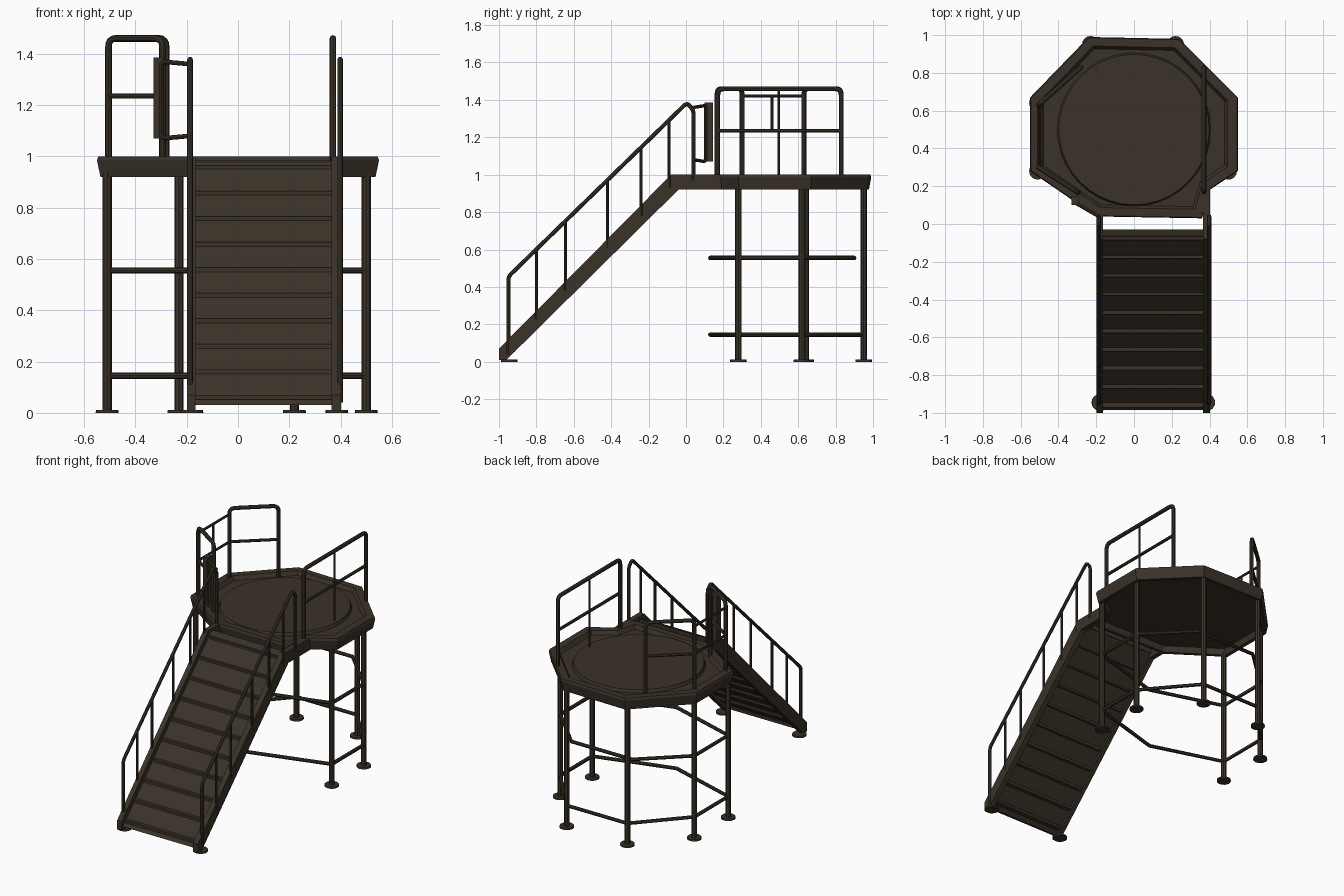
import bpy, bmesh, math
from mathutils import Vector

cube = bpy.data.objects.get("Cube")
if cube:
    bpy.data.objects.remove(cube)

paint = bpy.data.materials.new("dark_brown_paint")
paint.use_nodes = True
COLOUR = (0.042, 0.032, 0.022, 1)
paint.diffuse_color = COLOUR
paint.node_tree.nodes["Principled BSDF"].inputs["Base Color"].default_value = COLOUR


def finish(name, bm, smooth=False):
    bmesh.ops.recalc_face_normals(bm, faces=bm.faces)
    mesh = bpy.data.meshes.new(name)
    bm.to_mesh(mesh)
    bm.free()
    mesh.materials.append(paint)
    obj = bpy.data.objects.new(name, mesh)
    bpy.context.collection.objects.link(obj)
    if smooth:
        bpy.ops.object.select_all(action="DESELECT")
        obj.select_set(True)
        bpy.context.view_layer.objects.active = obj
        bpy.ops.object.shade_smooth_by_angle(angle=math.radians(40))
    return obj


def rounded(points, radius):
    """Replace inner corners of a path with short arcs."""
    pts = [Vector(p) for p in points]
    out = [pts[0]]
    for a, b, c in zip(pts, pts[1:], pts[2:]):
        start = b + (a - b).normalized() * radius
        end = b + (c - b).normalized() * radius
        for i in range(5):
            t = i / 4
            out.append(start * (1 - t) ** 2 + b * 2 * t * (1 - t) + end * t * t)
    return out + [pts[-1]]


def tube(name, points, radius, corner=0.0):
    """Round bar swept along a path."""
    pts = rounded(points, corner) if corner else [Vector(p) for p in points]
    curve = bpy.data.curves.new(name + "_path", "CURVE")
    curve.dimensions = "3D"
    curve.bevel_depth = radius
    curve.bevel_resolution = 2
    curve.use_fill_caps = True
    spline = curve.splines.new("POLY")
    spline.points.add(len(pts) - 1)
    for sp, p in zip(spline.points, pts):
        sp.co = (*p, 1)
    temp = bpy.data.objects.new("temp", curve)
    mesh = temp.to_mesh()
    bm = bmesh.new()
    bm.from_mesh(mesh)
    temp.to_mesh_clear()
    bpy.data.objects.remove(temp)
    bpy.data.curves.remove(curve)
    return finish(name, bm, True)


def disc(name, x, y, z, radius, height, sides=16):
    bm = bmesh.new()
    bmesh.ops.create_cone(bm, cap_ends=True, segments=sides, radius1=radius,
                          radius2=radius * 0.97, depth=height)
    bmesh.ops.translate(bm, vec=(x, y, z + height / 2), verts=bm.verts)
    return finish(name, bm, True)


def prism(name, profile, x0, x1):
    """Side profile (y, z) extruded across x."""
    bm = bmesh.new()
    face = bm.faces.new([bm.verts.new((x0, y, z)) for y, z in profile])
    geom = bmesh.ops.extrude_face_region(bm, geom=[face])["geom"]
    moved = [v for v in geom if isinstance(v, bmesh.types.BMVert)]
    bmesh.ops.translate(bm, vec=(x1 - x0, 0, 0), verts=moved)
    return finish(name, bm)


# Platform: rim band with a sunken deck and a round floor plate
outline = [(-0.24, 0.99), (0.24, 0.98), (0.55, 0.67), (0.55, 0.28),
           (0.4, 0.18), (0.36, 0.03), (-0.2, 0.04), (-0.55, 0.28), (-0.55, 0.67)]
centre = Vector((0, 0.51))


def scaled(k, z):
    return [(*(centre + (Vector(p) - centre) * k), z) for p in outline]


bm = bmesh.new()
levels = [(0.87, 0.975), (0.9, 1.0), (0.99, 1.0), (1.0, 0.985),
          (0.975, 0.92), (0.93, 0.92), (0.91, 0.96)]
rings = [[bm.verts.new(p) for p in scaled(k, z)] for k, z in levels]
n = len(outline)
for lower, upper in zip(rings, rings[1:]):
    for i in range(n):
        j = (i + 1) % n
        bm.faces.new((lower[i], lower[j], upper[j], upper[i]))
bm.faces.new(rings[0])
bm.faces.new(rings[-1])
finish("platform_deck", bm)
disc("floor_plate", 0, 0.5, 0.965, 0.41, 0.03, 40)

# Legs with round base plates
legs = [(0.5, 0.28), (0.5, 0.62), (0.22, 0.95),
        (-0.23, 0.95), (-0.51, 0.64), (-0.51, 0.28)]
for i, (x, y) in enumerate(legs):
    tube(f"leg_{i + 1}", [(x, y, 0), (x, y, 0.94)], 0.018)
    disc(f"leg_foot_{i + 1}", x, y, 0, 0.045, 0.012)

# Bracing rings round the legs
brace = legs + [(-0.02, 0.13)]
for name, z, depth in (("lower_brace", 0.145, 0.95), ("upper_brace", 0.555, 0.9)):
    path = [(x, min(y, depth), z) for x, y in brace]
    tube(name, path + path[:1], 0.012)

# Stair: stringers, backing plate and treads
stringer = [(-1, 0.01), (-0.96, 0.01), (-0.04, 0.92), (0.06, 0.92),
            (0.06, 1.0), (-0.08, 1.0), (-1, 0.07)]
prism("right_stringer", stringer, -0.198, -0.165)
prism("left_stringer", [(min(y, 0.19) if y < 0 else 0.19, z) for y, z in stringer],
      0.365, 0.402)
prism("stair_plate", [(-0.985, 0.03), (-0.97, 0.03), (-0.03, 0.95),
                      (-0.03, 0.985), (-0.06, 0.975)], -0.17, 0.37)
TREADS = 10
for i in range(TREADS):
    z = 0.07 + i * 0.0995
    y = -0.985 + (z - 0.03) * 0.99
    prism(f"tread_{i + 1}", [(y - 0.025, z), (y + 0.03, z),
                             (y + 0.03, z - 0.018), (y - 0.025, z - 0.018)], -0.17, 0.37)
for side, x in (("right", -0.18), ("left", 0.385)):
    disc(f"{side}_stair_foot", x, -0.945, 0, 0.045, 0.012)

# Stair handrails with posts
for side, x in (("right", -0.187), ("left", 0.398)):
    tube(f"{side}_handrail", [(x, -0.95, 0.04), (x, -0.95, 0.455),
                              (x, 0.005, 1.385), (x, 0.04, 1.345), (x, 0.04, 0.97)],
         0.011, 0.02)
    for i, y in enumerate((-0.8, -0.645, -0.42, -0.24, -0.09)):
        foot = 0.03 + (y + 1) * 0.99
        top = 0.455 + (y + 0.95) * 0.974
        tube(f"{side}_stair_post_{i + 1}", [(x, y, foot), (x, y, top)], 0.008)


# Guard rails round the platform
def guard(name, a, b):
    tube(name + "_frame", [(*a, 0.97), (*a, 1.46), (*b, 1.46), (*b, 0.97)], 0.013, 0.035)
    tube(name + "_middle_bar", [(*a, 1.235), (*b, 1.235)], 0.01)


side_a, side_b = (-0.505, 0.63), (-0.505, 0.3)
guard("back_guard", side_a, (-0.28, 0.83))
guard("front_guard", side_b, (-0.295, 0.165))
guard("left_guard", (0.37, 0.17), (0.37, 0.83))
tube("left_guard_post", [(0.37, 0.495, 0.97), (0.37, 0.495, 1.46)], 0.007)
for label, z in (("top", 1.42), ("middle", 1.235)):
    tube(f"side_{label}_bar", [(*side_a, z), (*side_b, z)], 0.008)
tube("side_post", [(-0.505, 0.46, 1.235), (-0.505, 0.46, 1.42)], 0.007)

# Gate between the stair and the front guard
tube("gate_frame", [(-0.187, 0.04, 1.36), (-0.3, 0.105, 1.37),
                    (-0.3, 0.105, 1.07), (-0.187, 0.04, 1.08)], 0.009, 0.02)
prism("gate_hinge_plate", [(0.1, 1.07), (0.145, 1.07), (0.145, 1.385), (0.1, 1.385)],
      -0.33, -0.295)
